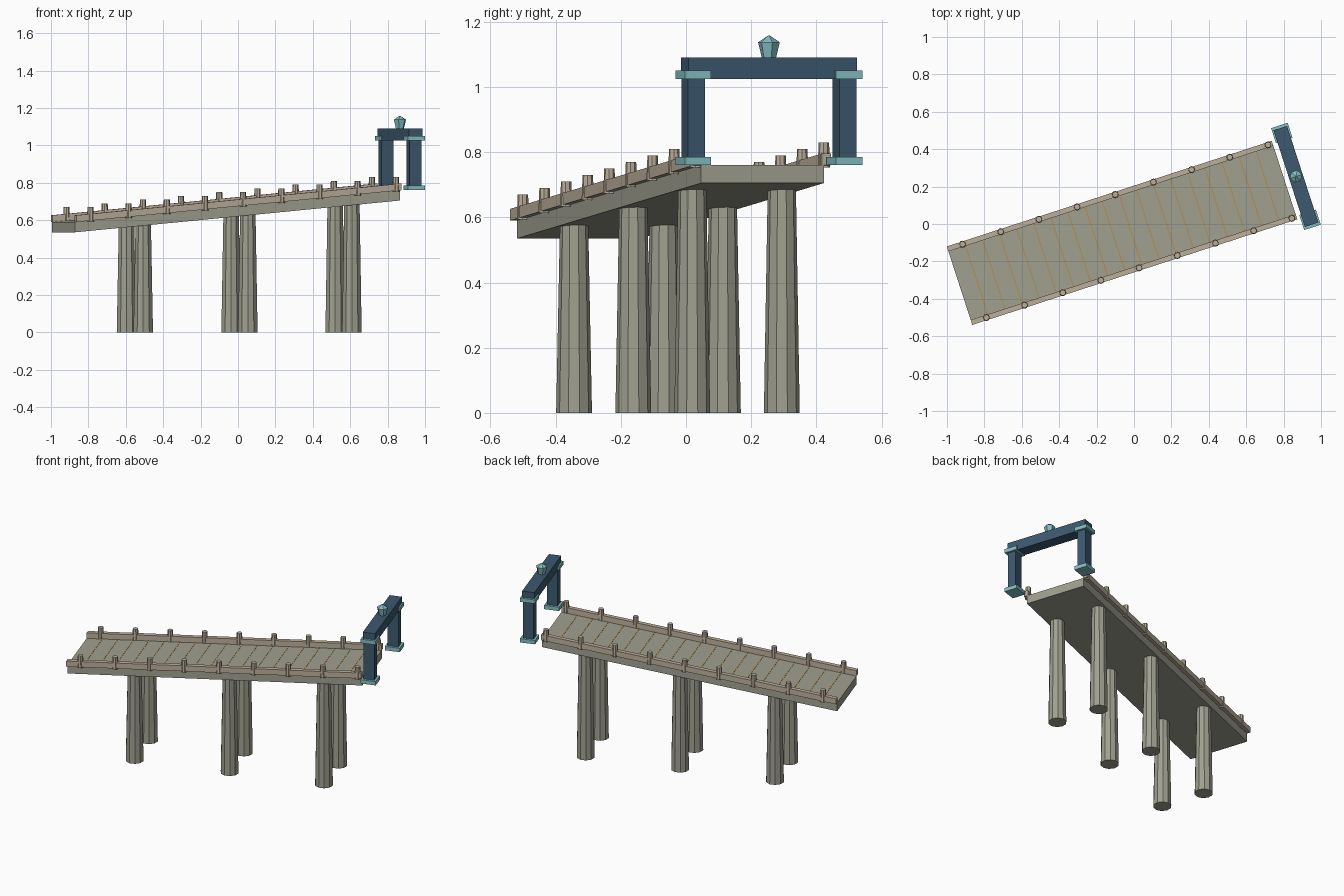
import bpy, bmesh
from math import radians, pi
from mathutils import Matrix, Vector

if "Cube" in bpy.data.objects:
    bpy.data.objects.remove(bpy.data.objects["Cube"])

ROT = Matrix.Rotation(radians(18), 4, 'Z')   # pier runs diagonally
U0, U1, VC = -0.989, 0.838, -0.0255          # pier ends and centre line


def deck_top(u):
    return 0.59 + 0.17 * (u - U0) / (U1 - U0)


def material(name, rgb):
    m = bpy.data.materials.new(name)
    m.diffuse_color = (*rgb, 1)
    m.use_nodes = True
    m.node_tree.nodes["Principled BSDF"].inputs["Base Color"].default_value = m.diffuse_color
    return m


STONE = material("stone", (0.35, 0.35, 0.28))
TRIM = material("trim", (0.50, 0.43, 0.33))
SEAM = material("seam", (0.45, 0.28, 0.10))
BLUE = material("blue", (0.045, 0.10, 0.16))
TEAL = material("teal", (0.23, 0.52, 0.54))


def finish(bm, name, mat):
    bm.transform(ROT)
    me = bpy.data.meshes.new(name)
    bm.to_mesh(me)
    bm.free()
    me.materials.append(mat)
    ob = bpy.data.objects.new(name, me)
    bpy.context.collection.objects.link(ob)
    return ob


def box(name, mat, u, v, z, sloped=False):
    """Box from (min, max) ranges; sloped boxes take z relative to the deck top."""
    bm = bmesh.new()
    bmesh.ops.create_cube(bm, size=1)
    for p in bm.verts:
        i, j, k = (int(c > 0) for c in p.co)
        p.co = Vector((u[i], v[j], z[k] + (deck_top(u[i]) if sloped else 0)))
    return finish(bm, name, mat)


def around(c, size):
    return (c - size / 2, c + size / 2)


def cone(bm, sides, r1, r2, u, v, z0, z1):
    m = Matrix.Translation((u, v, (z0 + z1) / 2)) @ Matrix.Rotation(pi / sides, 4, 'Z')
    bmesh.ops.create_cone(bm, cap_ends=True, segments=sides, radius1=r1,
                          radius2=r2, depth=z1 - z0, matrix=m)


# sloping deck with thin plank seams
box("deck", STONE, (U0, U1), around(VC, 0.396), (-0.055, 0), True)
for i in range(18):
    u = U0 + (i + 1) * (U1 - U0) / 19
    box("plank_seam", SEAM, around(u, 0.006), around(VC, 0.384), (-0.002, 0.0015), True)

# side curbs and their posts
for s in (-1, 1):
    v = VC + s * 0.2065
    box("curb_rail", TRIM, (U0, U1), around(v, 0.028), (0, 0.036), True)
    for i in range(9):
        u = -0.905 + i * 0.2146
        bm = bmesh.new()
        cone(bm, 8, 0.019, 0.016, u, v, deck_top(u) - 0.005, deck_top(u) + 0.072)
        finish(bm, "rail_post", TRIM)

# tapered support columns
for u in (-0.588, 0, 0.585):
    for s in (-1, 1):
        bm = bmesh.new()
        cone(bm, 10, 0.055, 0.043, u, VC + s * 0.1445, 0, deck_top(u) - 0.03)
        finish(bm, "support_column", STONE)

# gateway at the high end
GU = 0.902
for s in (-1, 1):
    v = VC + s * 0.244
    box("gate_pillar", BLUE, around(GU, 0.066), around(v, 0.055), (0.765, 1.03))
    box("pillar_base", TEAL, around(GU, 0.093), around(v, 0.085), (0.76, 0.785))
    box("pillar_cap", TEAL, around(GU, 0.093), around(v, 0.085), (1.025, 1.05))
box("gate_beam", BLUE, around(GU, 0.076), around(VC, 0.543), (1.025, 1.09))

# lantern-shaped finial
bm = bmesh.new()
cone(bm, 6, 0.022, 0.034, GU, VC, 1.088, 1.137)
cone(bm, 6, 0.034, 0.002, GU, VC, 1.137, 1.158)
finish(bm, "gate_finial", TEAL)
